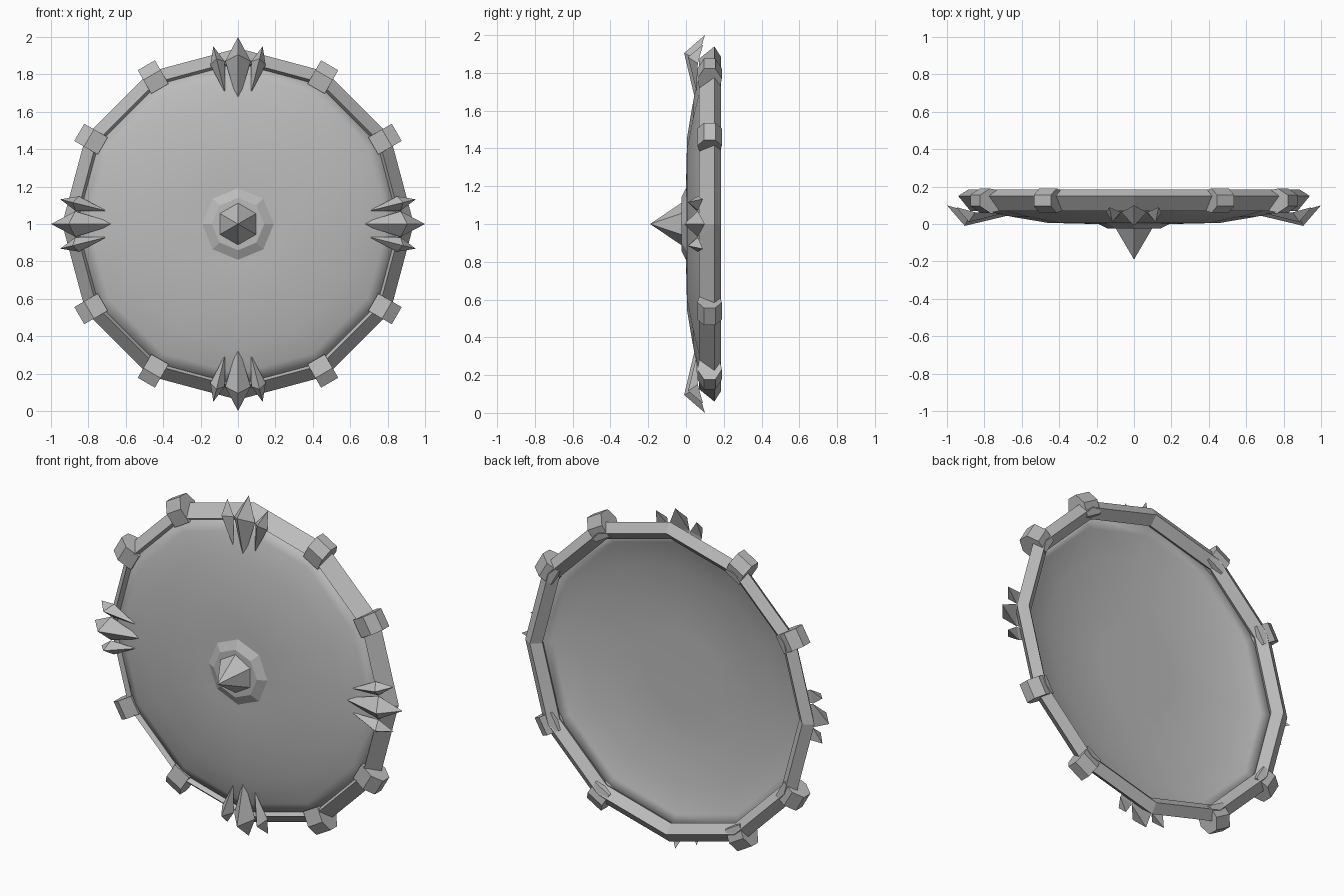
import bpy, bmesh
from math import sin, cos, pi, radians
from mathutils import Vector, Matrix

cube = bpy.data.objects.get("Cube")
if cube:
    bpy.data.objects.remove(cube, do_unlink=True)

grey = bpy.data.materials.new("plain grey")
grey.use_nodes = True
grey.diffuse_color = (0.5, 0.5, 0.5, 1)
grey.node_tree.nodes["Principled BSDF"].inputs["Base Color"].default_value = (0.5, 0.5, 0.5, 1)


def finish(bm, name, smooth=False):
    bmesh.ops.remove_doubles(bm, verts=bm.verts, dist=0.0001)
    bmesh.ops.recalc_face_normals(bm, faces=bm.faces)
    for f in bm.faces:
        f.smooth = smooth
    mesh = bpy.data.meshes.new(name)
    bm.to_mesh(mesh)
    bm.free()
    mesh.materials.append(grey)
    ob = bpy.data.objects.new(name, mesh)
    bpy.context.collection.objects.link(ob)
    return ob


def lathe(name, profile, sides, closed=False, smooth=False):
    """Turn (radius, y) points around the shield's front-to-back axis."""
    bm = bmesh.new()
    rings = []
    for r, y in profile:
        rings.append([bm.verts.new((r * cos(2 * pi * i / sides + pi / 2), y,
                                    1 + r * sin(2 * pi * i / sides + pi / 2)))
                      for i in range(sides)])
    pairs = list(zip(rings, rings[1:]))
    if closed:
        pairs.append((rings[-1], rings[0]))
    for a, b in pairs:
        for i in range(sides):
            j = (i + 1) % sides
            bm.faces.new((a[i], a[j], b[j], b[i]))
    bmesh.ops.dissolve_degenerate(bm, dist=0.0001, edges=bm.edges)
    return finish(bm, name, smooth)


def around(angle):
    """Place a part built pointing up +z at the given clockwise angle."""
    return Matrix.Translation((0, 0, 1)) @ Matrix.Rotation(angle, 4, 'Y')


# Shallow domed plate with a hollow back
front = [(0, 0), (0.25, 0.001), (0.46, 0.006), (0.65, 0.038), (0.8, 0.07), (0.87, 0.1)]
back = [(r, y + 0.025) for r, y in reversed(front)]
lathe("shield_plate", front + back, 12, smooth=True)

# Faceted rim
lathe("rim", [(0.94, 0.15), (0.885, 0.185), (0.835, 0.14), (0.875, 0.07)], 12, closed=True)

# Central boss and its point
lathe("boss_base", [(0.21, 0.01), (0.14, -0.025), (0, -0.025)], 8)
lathe("boss_spike", [(0.115, -0.02), (0, -0.19)], 6)

# Clasps gripping the rim corners
clasp = [(0.98, 0.095), (0.98, 0.155), (0.92, 0.19), (0.845, 0.175), (0.835, 0.075), (0.92, 0.06)]
for k in range(12):
    if k % 3 == 0:
        continue
    bm = bmesh.new()
    sides = [[bm.verts.new((x, y, r)) for r, y in clasp] for x in (-0.053, 0.053)]
    for s in sides:
        bm.faces.new(s)
    for i in range(6):
        j = (i + 1) % 6
        bm.faces.new((sides[0][i], sides[0][j], sides[1][j], sides[1][i]))
    bm.transform(around(k * pi / 6))
    finish(bm, f"rim_clasp_{k}")


# Spikes: a long splinter with a front ridge and a flat back
def spike(name, place, width=0.068):
    bm = bmesh.new()
    outer, inner, ridge, left, right = [bm.verts.new(p) for p in (
        (0, 0.1, 1.0), (0, 0.052, 0.645), (0, -0.01, 0.905),
        (-width, 0.062, 0.87), (width, 0.062, 0.87))]
    for side in (left, right):
        bm.faces.new((outer, ridge, side))
        bm.faces.new((inner, ridge, side))
    bm.faces.new((outer, left, right))
    bm.faces.new((inner, left, right))
    bm.transform(place)
    finish(bm, name)


for k in range(4):
    turn = around(k * pi / 2)
    spike(f"main_spike_{k}", turn)
    for s in (-1, 1):
        # Smaller splinter leaning outward beside the main one
        lean = (Matrix.Translation((s * 0.132, 0.09, 0.95))
                @ Matrix.Rotation(s * radians(14), 4, 'Y')
                @ Matrix.Scale(0.72, 4)
                @ Matrix.Translation((0, -0.1, -1.0)))
        spike(f"side_spike_{k}_{'left' if s > 0 else 'right'}", turn @ lean, 0.055)
